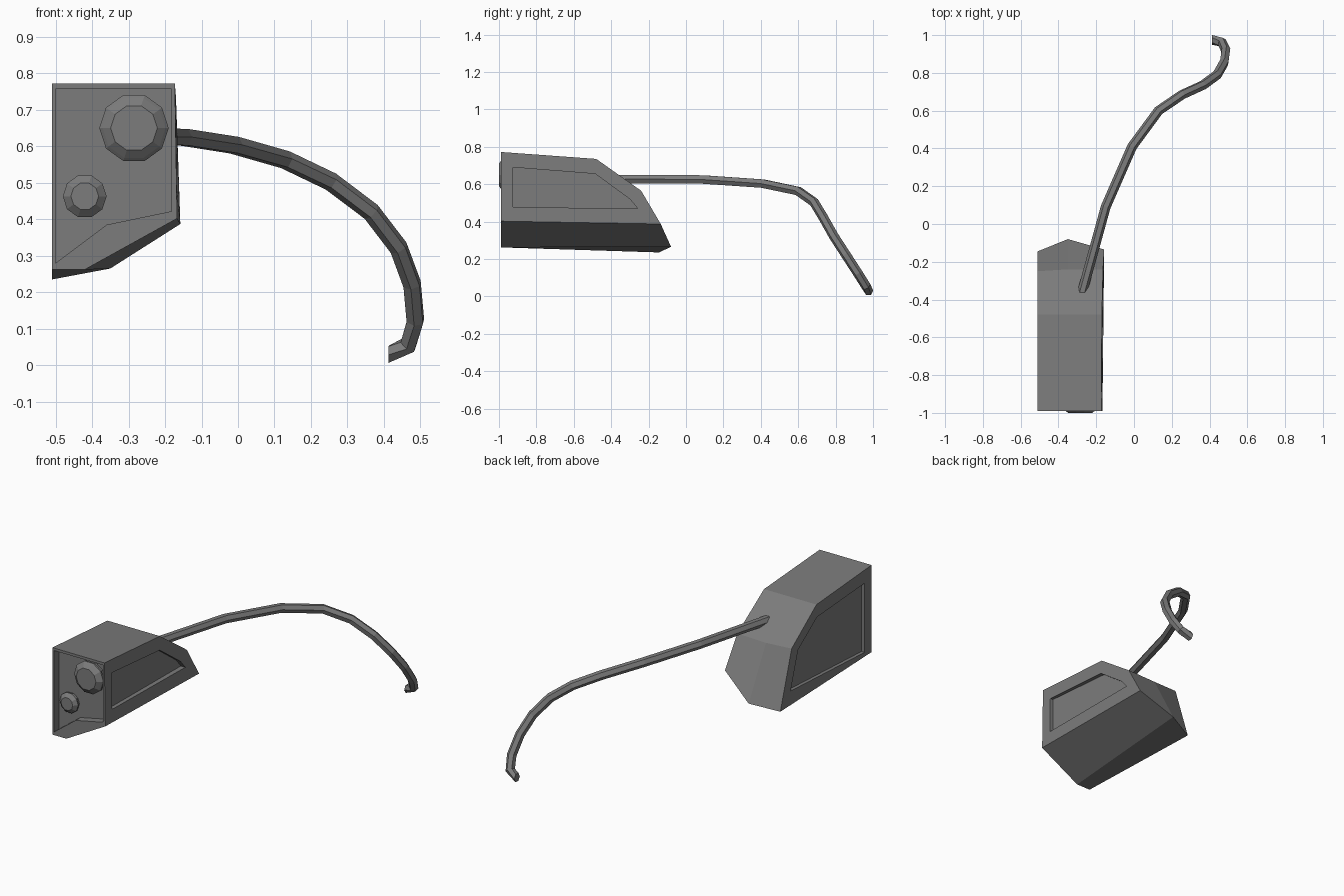
import bpy
import bmesh
import math
from mathutils import Vector

cube = bpy.data.objects.get("Cube")
if cube:
    bpy.data.objects.remove(cube, do_unlink=True)

grey = bpy.data.materials.new("mid grey")
grey.use_nodes = True
GREY = (0.2, 0.2, 0.2, 1)
grey.diffuse_color = GREY
grey.node_tree.nodes["Principled BSDF"].inputs["Base Color"].default_value = GREY


def finish(bm, name):
    bmesh.ops.recalc_face_normals(bm, faces=bm.faces)
    mesh = bpy.data.meshes.new(name)
    bm.to_mesh(mesh)
    bm.free()
    mesh.materials.append(grey)
    obj = bpy.data.objects.new(name, mesh)
    bpy.context.collection.objects.link(obj)
    return obj


def loft(rings, name):
    """Closed skin through rings of equal length, with flat end caps."""
    bm = bmesh.new()
    loops = [[bm.verts.new(p) for p in ring] for ring in rings]
    n = len(loops[0])
    for a, b in zip(loops, loops[1:]):
        for i in range(n):
            j = (i + 1) % n
            bm.faces.new((a[i], a[j], b[j], b[i]))
    bm.faces.new(loops[0])
    bm.faces.new(loops[-1])
    return finish(bm, name)


# Housing: tapered box with a chamfered lower edge and a faceted back
corners = {
    "front_bottom": (-0.51, -0.99, 0.262), "front_keel": (-0.42, -0.99, 0.262),
    "front_side": (-0.167, -0.99, 0.402), "front_tr": (-0.173, -0.99, 0.772),
    "front_tl": (-0.51, -0.99, 0.772),
    "top_l": (-0.51, -0.48, 0.735), "top_r": (-0.17, -0.48, 0.735),
    "knee_l": (-0.51, -0.25, 0.565), "knee_m": (-0.35, -0.24, 0.56),
    "knee_r": (-0.164, -0.24, 0.565),
    "back_bottom": (-0.51, -0.145, 0.235), "back_keel": (-0.35, -0.08, 0.265),
    "back_side": (-0.158, -0.135, 0.387),
}
panels = [
    "front_bottom front_keel front_side front_tr front_tl",
    "front_tl front_tr top_r top_l",
    "top_l top_r knee_r knee_m knee_l",
    "knee_l knee_m back_keel back_bottom",
    "knee_m knee_r back_side back_keel",
    "front_tl top_l knee_l back_bottom front_bottom",
    "front_tr front_side back_side knee_r top_r",
    "front_bottom back_bottom back_keel front_keel",
    "front_keel back_keel back_side front_side",
]
bm = bmesh.new()
verts = {k: bm.verts.new(p) for k, p in corners.items()}
for panel in panels:
    bm.faces.new([verts[k] for k in panel.split()])
housing = finish(bm, "housing")


# Recesses in the front and both sides
def recess(outline, axis, start, end):
    def place(p, d):
        return (d, p[0], p[1]) if axis == "x" else (p[0], d, p[1])

    cutter = loft([[place(p, d) for p in outline] for d in (start, end)], "recess_cutter")
    cutter.hide_render = True
    mod = housing.modifiers.new("recess", "BOOLEAN")
    mod.operation = "DIFFERENCE"
    mod.solver = "EXACT"
    mod.object = cutter
    bpy.context.view_layer.objects.active = housing
    with bpy.context.temp_override(object=housing, active_object=housing):
        bpy.ops.object.modifier_apply(modifier=mod.name)
    bpy.data.objects.remove(cutter, do_unlink=True)


FLOOR = -0.945
recess([(-0.5, 0.757), (-0.182, 0.757), (-0.182, 0.422), (-0.36, 0.385), (-0.5, 0.28)],
       "y", -1.1, FLOOR)
recess([(-0.925, 0.69), (-0.485, 0.655), (-0.3, 0.52), (-0.258, 0.47), (-0.925, 0.477)],
       "x", -0.19, 0)
recess([(-0.925, 0.69), (-0.485, 0.66), (-0.31, 0.535), (-0.24, 0.32), (-0.925, 0.285)],
       "x", -0.7, -0.49)


# Lamps: ten-sided bevelled knobs on the recess floor
def lamp(name, x, z, profile):
    rings = []
    for r, y in profile:
        rings.append([(x + r * math.cos(math.tau * i / 10), y,
                       z + r * math.sin(math.tau * i / 10)) for i in range(10)])
    loft(rings, name)


lamp("large_lamp", -0.285, 0.65,
     [(0.085, FLOOR + 0.01), (0.088, -0.96), (0.095, -0.965), (0.095, -0.975),
      (0.086, -0.983), (0.064, -1.0)])
lamp("small_lamp", -0.42, 0.463,
     [(0.053, FLOOR + 0.01), (0.055, -0.955), (0.06, -0.959), (0.06, -0.966),
      (0.053, -0.972), (0.038, -0.985)])

# Cable: six-sided tube curling down to the ground
path = [Vector(p) for p in (
    (-0.285, -0.4, 0.628), (-0.15, 0.09, 0.625), (-0.01, 0.41, 0.603),
    (0.13, 0.6, 0.563), (0.255, 0.685, 0.503), (0.365, 0.735, 0.42),
    (0.44, 0.79, 0.322), (0.477, 0.855, 0.222), (0.486, 0.92, 0.122),
    (0.466, 0.962, 0.055), (0.413, 0.975, 0.03))]
rings = []
side = Vector((1, 0, 0))
for i, p in enumerate(path):
    tangent = (path[min(i + 1, len(path) - 1)] - path[max(i - 1, 0)]).normalized()
    if i == len(path) - 1:
        tangent = Vector((-1, 0, 0))
    side = (side - tangent * side.dot(tangent)).normalized()
    up = side.cross(tangent)
    rings.append([p + 0.026 * (side * math.cos(math.tau * k / 6) + up * math.sin(math.tau * k / 6))
                  for k in range(6)])
loft(rings, "cable")
